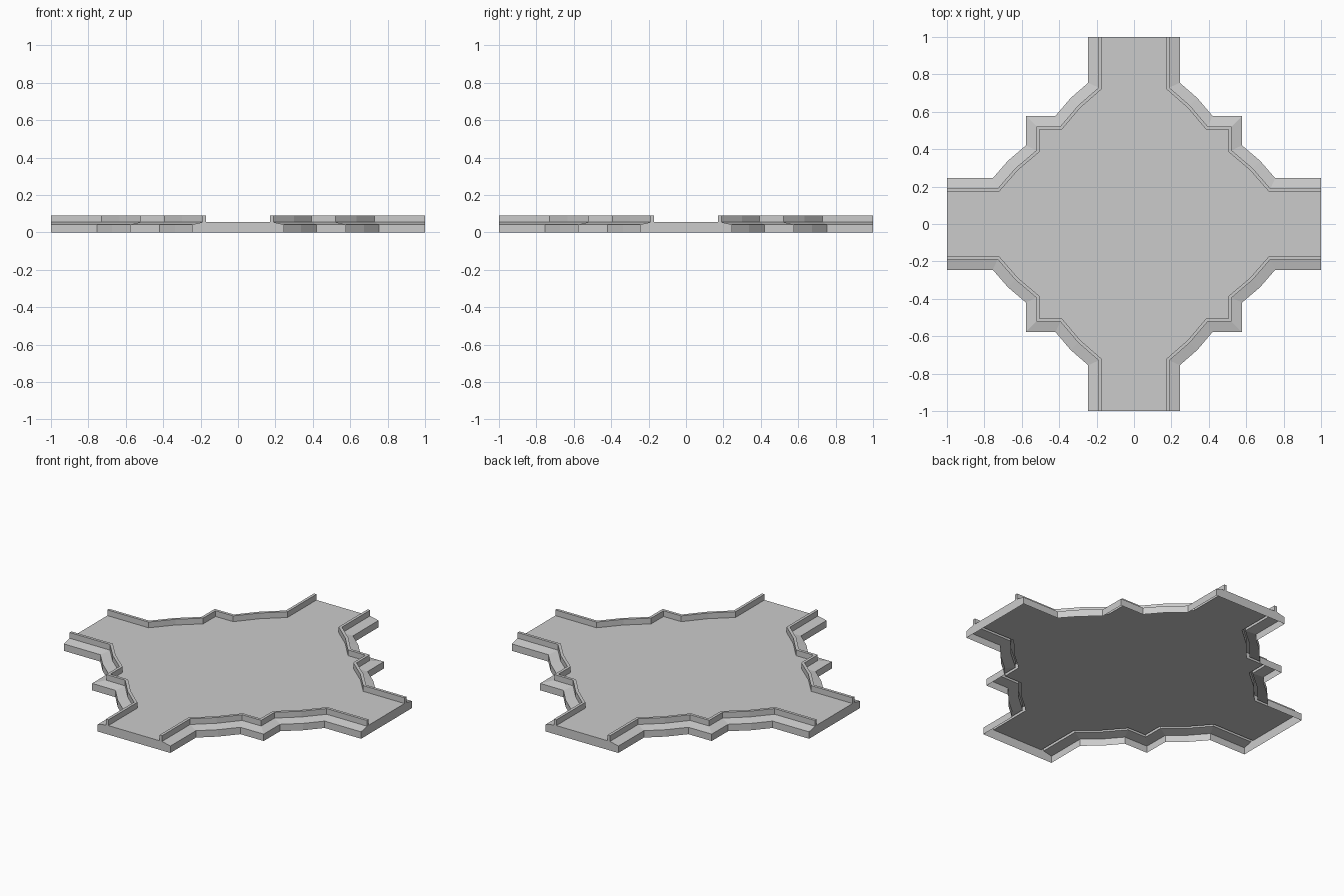
import bpy, bmesh
from mathutils import Vector, Matrix

if "Cube" in bpy.data.objects:
    bpy.data.objects.remove(bpy.data.objects["Cube"])

# Outer edge of one quadrant, from one arm end to the next (symmetric on the diagonal)
half = [(0.245, 1.0), (0.245, 0.755), (0.338, 0.674), (0.42, 0.578)]
path = [Vector(p) for p in half + [(0.577, 0.577)] + [(y, x) for x, y in reversed(half)]]

# Cross-section: (inward offset, height) for skirt, sloped ledge, rail and floor edge
profile = [(0, 0), (0, 0.042), (0.056, 0.055), (0.056, 0.09), (0.073, 0.09), (0.073, 0.055)]


def offset(points, dist):
    """Mitred offset of an open path towards the centre."""
    normals = []
    for a, b in zip(points, points[1:]):
        d = (b - a).normalized()
        normals.append(Vector((d.y, -d.x)))
    out = []
    for i, p in enumerate(points):
        n1 = normals[max(i - 1, 0)]
        n2 = normals[min(i, len(normals) - 1)]
        out.append(p + (n1 + n2) * dist / (1 + n1.dot(n2)))
    return out


bm = bmesh.new()
quadrants = []
for k in range(4):
    rot = Matrix.Rotation(-k * 1.5707963267948966, 3, 'Z')
    rows = [[bm.verts.new(rot @ Vector((p.x, p.y, z))) for p in offset(path, d)]
            for d, z in profile]
    quadrants.append(rows)
    # Skirt, ledge and rail strips
    for low, high in zip(rows, rows[1:]):
        for i in range(len(path) - 1):
            bm.faces.new((low[i], low[i + 1], high[i + 1], high[i]))

# Arm end walls
for k in range(4):
    left, right = quadrants[k], quadrants[(k + 1) % 4]
    bm.faces.new([r[-1] for r in left] + [r[0] for r in reversed(right)])

# Floor plate, open underneath
floor = bm.faces.new([v for rows in quadrants for v in rows[-1]])

bmesh.ops.recalc_face_normals(bm, faces=bm.faces)
floor.normal_update()
if floor.normal.z < 0:
    bmesh.ops.reverse_faces(bm, faces=bm.faces)
bmesh.ops.triangulate(bm, faces=[f for f in bm.faces if len(f.verts) > 4])

mesh = bpy.data.meshes.new("crossing_platform")
bm.to_mesh(mesh)
bm.free()
bpy.context.collection.objects.link(bpy.data.objects.new("crossing_platform", mesh))
